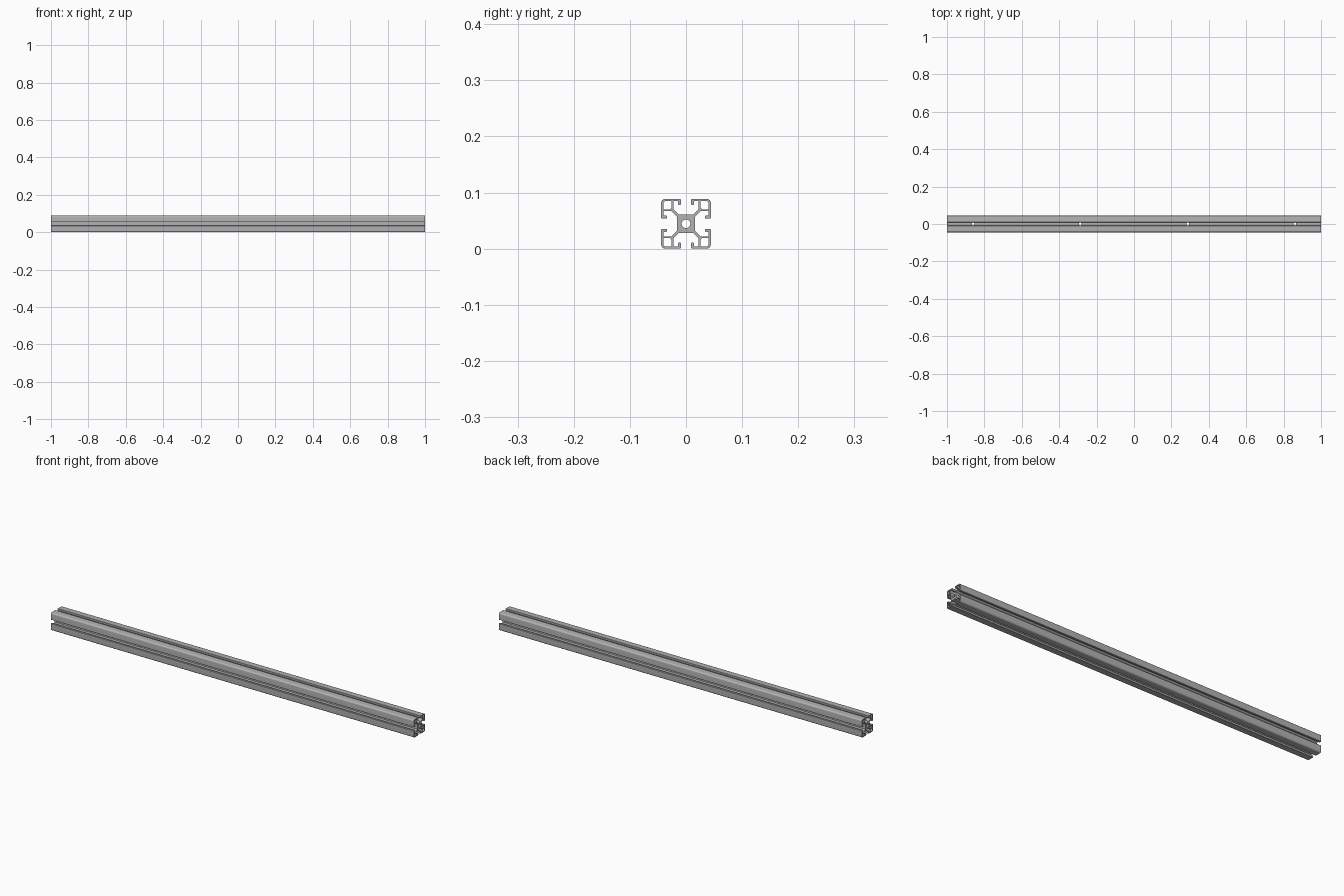
import bpy, bmesh, math
from mathutils import Vector, Matrix

if "Cube" in bpy.data.objects:
    bpy.data.objects.remove(bpy.data.objects["Cube"])

S = 2 / 900            # profile is drawn in millimetres of a 900 mm bar
HALF = 20

# Material
alu = bpy.data.materials.new("brushed aluminium grey")
alu.use_nodes = True
colour = (0.45, 0.45, 0.45, 1)
alu.diffuse_color = colour
bsdf = next(n for n in alu.node_tree.nodes if n.type == "BSDF_PRINCIPLED")
bsdf.inputs["Base Color"].default_value = colour
bsdf.inputs["Roughness"].default_value = 0.5


def arc(cx, cy, r, a0, a1, n):
    """Points on an arc, angles in degrees."""
    angles = [math.radians(a0 + (a1 - a0) * i / n) for i in range(n + 1)]
    return [(cx + r * math.cos(a), cy + r * math.sin(a)) for a in angles]


# Half of one corner: core flat, diagonal arm, cell rib, undercut, hooked lip
half = [(5.6, 7.3), (10.2, 11.9), (10.2, 18.2), (6.6, 18.2), (6.6, 15.7),
        (6.1, 15.2), (4.6, 15.2), (4.1, 15.7), (4.1, 19.5), (4.6, 20)]
corner = half + arc(16.5, 16.5, 3.5, 90, 0, 8) + [(v, u) for u, v in reversed(half)]

# Hollow cell in each corner
cell = [(11.5, 12.9), (11.5, 18.2)] + arc(16.2, 16.2, 2, 90, 0, 6) + [(18.2, 11.5), (12.9, 11.5)]


def turn(points, k):
    """Rotate profile points by k clockwise quarter turns."""
    for _ in range(k):
        points = [(v, -u) for u, v in points]
    return points


loops = [sum((turn(corner, k) for k in range(4)), [])]
loops += [turn(cell, k) for k in range(4)]
loops.append(arc(0, 0, 3.5, 0, 345, 23))     # central bore

# Extrude the profile along the bar
bm = bmesh.new()
edges = []
for loop in loops:
    verts = [bm.verts.new((-1, u * S, (v + HALF) * S)) for u, v in loop]
    edges += [bm.edges.new((verts[i - 1], verts[i])) for i in range(len(verts))]
bmesh.ops.triangle_fill(bm, edges=edges, use_beauty=True, normal=Vector((-1, 0, 0)))
ext = bmesh.ops.extrude_face_region(bm, geom=bm.faces[:])
bmesh.ops.translate(bm, vec=(2, 0, 0),
                    verts=[g for g in ext["geom"] if isinstance(g, bmesh.types.BMVert)])
bmesh.ops.recalc_face_normals(bm, faces=bm.faces[:])
mesh = bpy.data.meshes.new("slotted_rail")
bm.to_mesh(mesh)
bm.free()
mesh.materials.append(alu)
rail = bpy.data.objects.new("slotted_rail", mesh)
bpy.context.collection.objects.link(rail)

# Vertical mounting holes through the core
bm = bmesh.new()
for x in (-0.86, -0.287, 0.287, 0.86):
    bmesh.ops.create_cone(bm, cap_ends=True, segments=20, radius1=0.0075, radius2=0.0075,
                          depth=0.12, matrix=Matrix.Translation((x, 0, HALF * S)))
cut_mesh = bpy.data.meshes.new("hole_cutter")
bm.to_mesh(cut_mesh)
bm.free()
cut_mesh.materials.append(alu)
cutter = bpy.data.objects.new("hole_cutter", cut_mesh)
bpy.context.collection.objects.link(cutter)
cutter.hide_render = True
cutter.hide_viewport = True

bpy.context.view_layer.objects.active = rail
rail.select_set(True)
mod = rail.modifiers.new("mounting_holes", "BOOLEAN")
mod.operation = "DIFFERENCE"
mod.solver = "EXACT"
mod.object = cutter
bpy.ops.object.modifier_apply(modifier=mod.name)
bpy.data.objects.remove(cutter)
bpy.ops.object.shade_smooth_by_angle(angle=math.radians(30))
